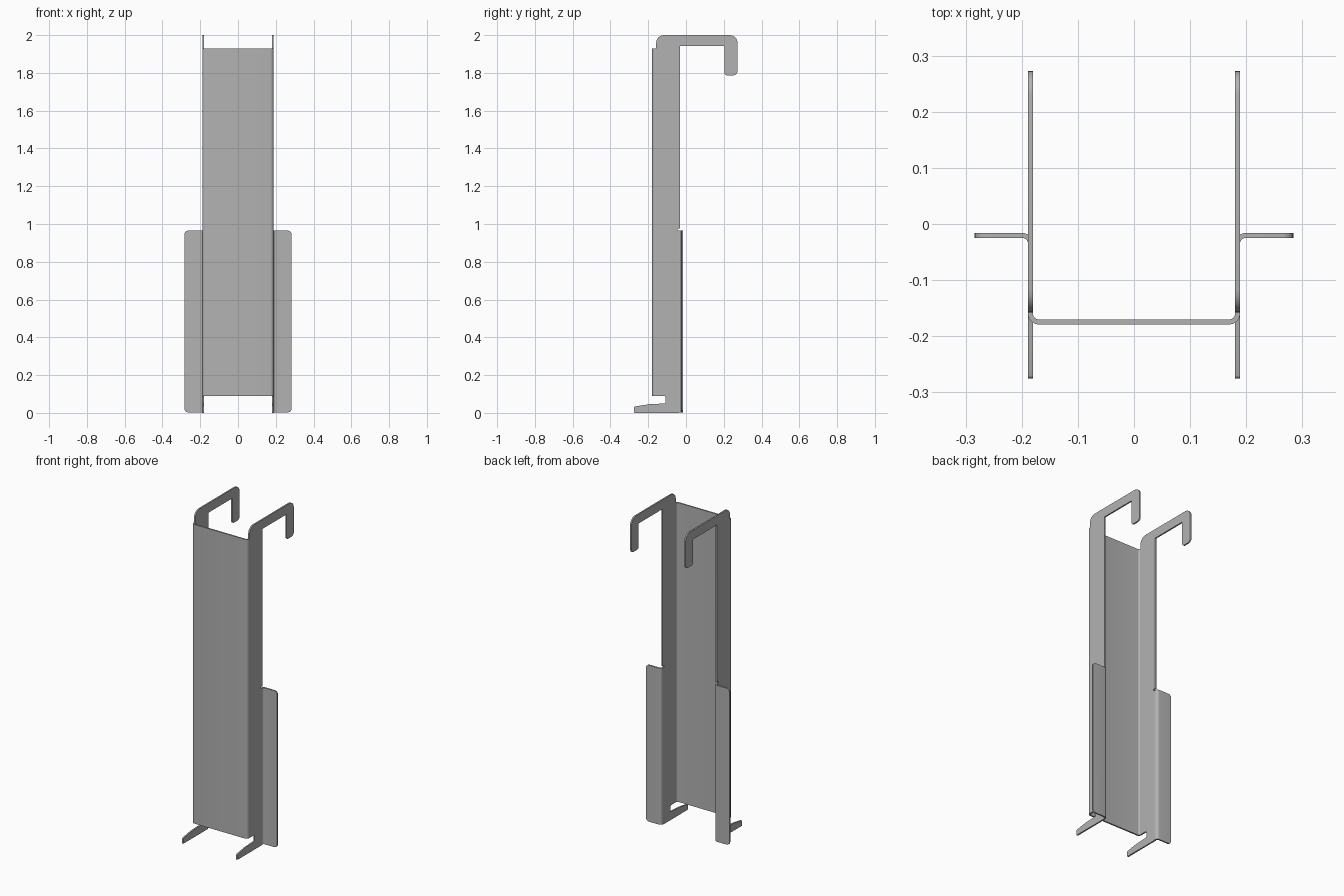
import bpy, bmesh, math
from mathutils import Vector

if "Cube" in bpy.data.objects:
    bpy.data.objects.remove(bpy.data.objects["Cube"], do_unlink=True)

steel = bpy.data.materials.new("sheet steel grey")
steel.use_nodes = True
steel.diffuse_color = (0.45, 0.45, 0.45, 1)
steel.node_tree.nodes["Principled BSDF"].inputs["Base Color"].default_value = (0.45, 0.45, 0.45, 1)

T = 0.009           # sheet thickness
X_OUT = 0.189       # outer face of the side plates
X_IN = X_OUT - T


def rounded(points, steps=6):
    """Outline from (u, v, radius) corners, each rounded by its radius."""
    out = []
    for i, (u, v, r) in enumerate(points):
        p = Vector((u, v))
        if r == 0:
            out.append(p)
            continue
        a = (Vector(points[i - 1][:2]) - p).normalized()
        b = (Vector(points[(i + 1) % len(points)][:2]) - p).normalized()
        half = a.angle(b) / 2
        centre = p + (a + b).normalized() * (r / math.sin(half))
        start = p + a * (r / math.tan(half)) - centre
        end = p + b * (r / math.tan(half)) - centre
        sweep = start.angle_signed(end)
        for k in range(steps + 1):
            t = -sweep * k / steps
            c, s = math.cos(t), math.sin(t)
            out.append(centre + Vector((start.x * c - start.y * s, start.x * s + start.y * c)))
    return out


def plate(name, outline, place, lo, hi, round_x=None):
    """Extrude an outline from lo to hi; place(u, v, w) gives the position."""
    bm = bmesh.new()
    low = [bm.verts.new(place(p.x, p.y, lo)) for p in outline]
    high = [bm.verts.new(place(p.x, p.y, hi)) for p in outline]
    bm.faces.new(low)
    bm.faces.new(high)
    n = len(outline)
    for i in range(n):
        j = (i + 1) % n
        bm.faces.new((low[i], low[j], high[j], high[i]))
    # Round the free outer corners of a flange
    if round_x is not None:
        corners = [e for e in bm.edges if all(abs(v.co.x - round_x) < 1e-4 for v in e.verts)
                   and abs(e.verts[0].co.z - e.verts[1].co.z) < 1e-4]
        bmesh.ops.bevel(bm, geom=corners, offset=0.02, segments=5, profile=0.5, affect='EDGES')
    bmesh.ops.recalc_face_normals(bm, faces=bm.faces)
    mesh = bpy.data.meshes.new(name)
    bm.to_mesh(mesh)
    bm.free()
    mesh.materials.append(steel)
    obj = bpy.data.objects.new(name, mesh)
    bpy.context.collection.objects.link(obj)
    bpy.ops.object.select_all(action='DESELECT')
    obj.select_set(True)
    bpy.context.view_layer.objects.active = obj
    bpy.ops.object.shade_smooth_by_angle(angle=math.radians(35))
    return obj


# Front panel with its two bent edges
panel = [(-X_OUT, -0.158, 0), (-X_OUT, -0.179, 0.019), (X_OUT, -0.179, 0.019), (X_OUT, -0.158, 0),
         (X_IN, -0.158, 0), (X_IN, -0.17, 0.01), (-X_IN, -0.17, 0.01), (-X_IN, -0.158, 0)]
plate("front_panel", rounded(panel), lambda u, v, w: (u, v, w), 0.09, 1.93)

# Side plate: foot prong, upright, relief notch and top hook (y, z, radius)
side = [(-0.275, 0.003, 0.003), (-0.255, 0, 0), (-0.036, 0, 0), (-0.036, 0.965, 0),
        (-0.045, 0.965, 0), (-0.045, 0.975, 0), (-0.031, 0.975, 0), (-0.031, 1.943, 0.004),
        (0.203, 1.943, 0.004), (0.203, 1.787, 0.015), (0.273, 1.787, 0.022),
        (0.273, 2.0, 0.042), (-0.158, 2.0, 0.042), (-0.158, 0.09, 0), (-0.108, 0.09, 0.008),
        (-0.108, 0.05, 0.004), (-0.195, 0.046, 0), (-0.275, 0.033, 0.006)]
side[0] = (-0.275, 0.0, 0.003)
del side[1]

# Mounting flange bent outwards from the side plate (x, y, radius)
FLANGE_X = 0.284
flange = [(X_IN, -0.036, 0), (X_IN, -0.016, 0.019), (FLANGE_X, -0.016, 0),
          (FLANGE_X, -0.025, 0), (X_OUT, -0.025, 0.01), (X_OUT, -0.036, 0)]

for label, s in (("left", 1), ("right", -1)):
    plate(label + "_side_plate", rounded(side), lambda u, v, w: (s * w, u, v), X_IN, X_OUT)
    plate(label + "_flange", rounded(flange), lambda u, v, w: (s * u, v, w), 0.003, 0.965,
          round_x=s * FLANGE_X)
